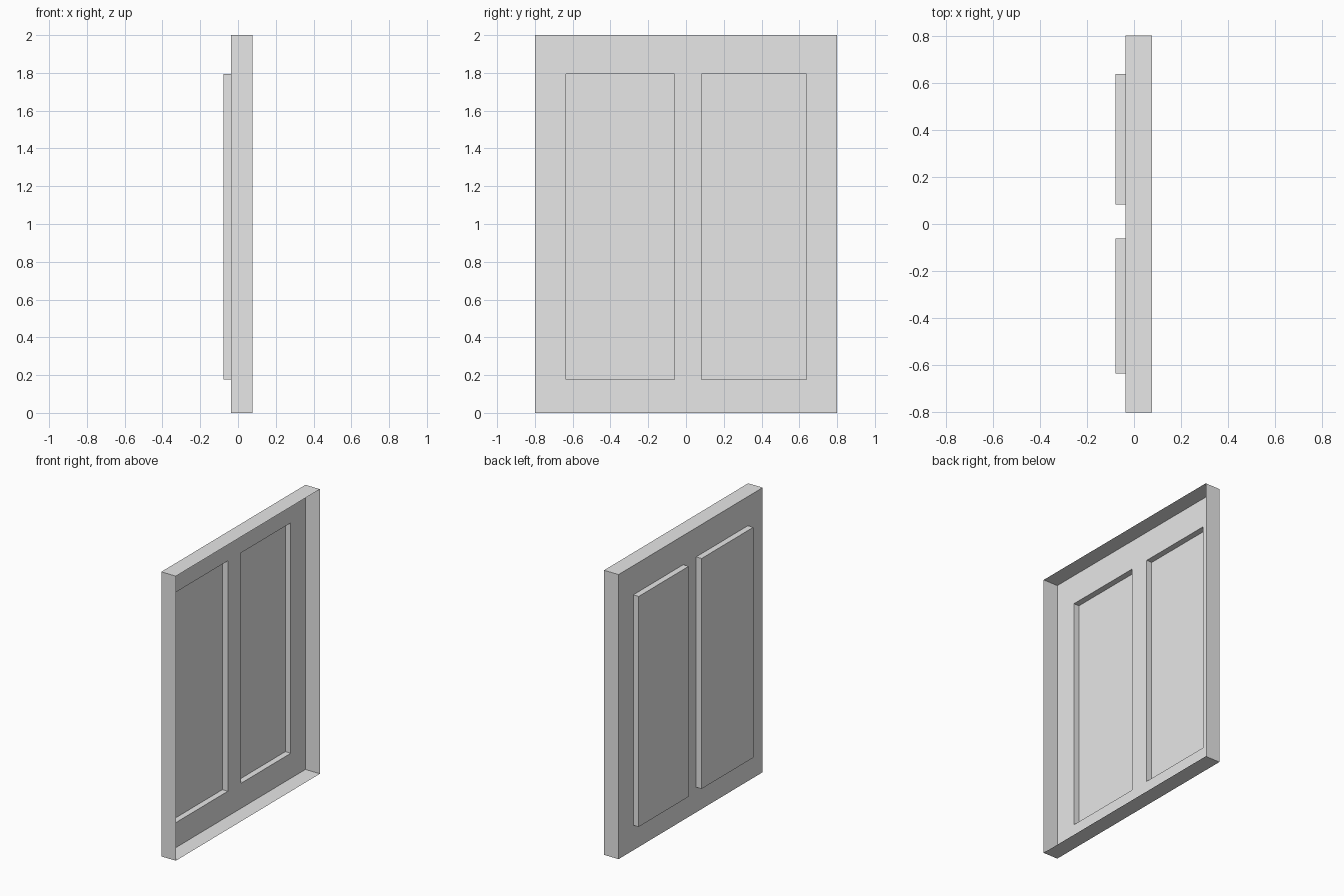
import bpy
import bmesh
from mathutils import Vector

cube = bpy.data.objects.get("Cube")
if cube:
    bpy.data.objects.remove(cube, do_unlink=True)

# Main dimensions
RIM_X, PLATE_X, PANEL_X = 0.077, -0.036, -0.078
Y_CUTS = [-0.8, -0.636, -0.062, 0.082, 0.637, 0.8]
Z_CUTS = [0.0, 0.176, 1.795, 2.0]
PANEL_CELLS = {(1, 1), (3, 1)}

# Plain grey material
grey = bpy.data.materials.new("plain_grey")
grey.use_nodes = True
colour = (0.8, 0.8, 0.8, 1.0)
grey.diffuse_color = colour
for node in grey.node_tree.nodes:
    if node.type == "BSDF_PRINCIPLED":
        node.inputs["Base Color"].default_value = colour

bm = bmesh.new()

# Flat plate, divided along the panel edges
grid = [[bm.verts.new((PLATE_X, y, z)) for z in Z_CUTS] for y in Y_CUTS]
panels = []
for i in range(len(Y_CUTS) - 1):
    for j in range(len(Z_CUTS) - 1):
        face = bm.faces.new((grid[i][j], grid[i][j + 1],
                             grid[i + 1][j + 1], grid[i + 1][j]))
        if (i, j) in PANEL_CELLS:
            panels.append(face)

# Thin rim folded forward around the open side
border = [e for e in bm.edges if e.is_boundary]
rim = bmesh.ops.extrude_edge_only(bm, edges=border)["geom"]
bmesh.ops.translate(bm, vec=Vector((RIM_X - PLATE_X, 0, 0)),
                    verts=[g for g in rim if isinstance(g, bmesh.types.BMVert)])

# Two pressed panels, raised on the back and hollow on the open side
pressed = bmesh.ops.extrude_discrete_faces(bm, faces=panels)["faces"]
bmesh.ops.translate(bm, vec=Vector((PANEL_X - PLATE_X, 0, 0)),
                    verts=list({v for f in pressed for v in f.verts}))

# Consistent normals, with the panel faces pointing outward
bmesh.ops.remove_doubles(bm, verts=bm.verts[:], dist=0.0001)
bmesh.ops.recalc_face_normals(bm, faces=bm.faces[:])
bm.normal_update()
outer = min(bm.faces, key=lambda f: f.calc_center_median().x)
if outer.normal.x > 0:
    bmesh.ops.reverse_faces(bm, faces=bm.faces[:])

mesh = bpy.data.meshes.new("panelled_door")
bm.to_mesh(mesh)
bm.free()
mesh.materials.append(grey)
door = bpy.data.objects.new("panelled_door", mesh)
bpy.context.collection.objects.link(door)
